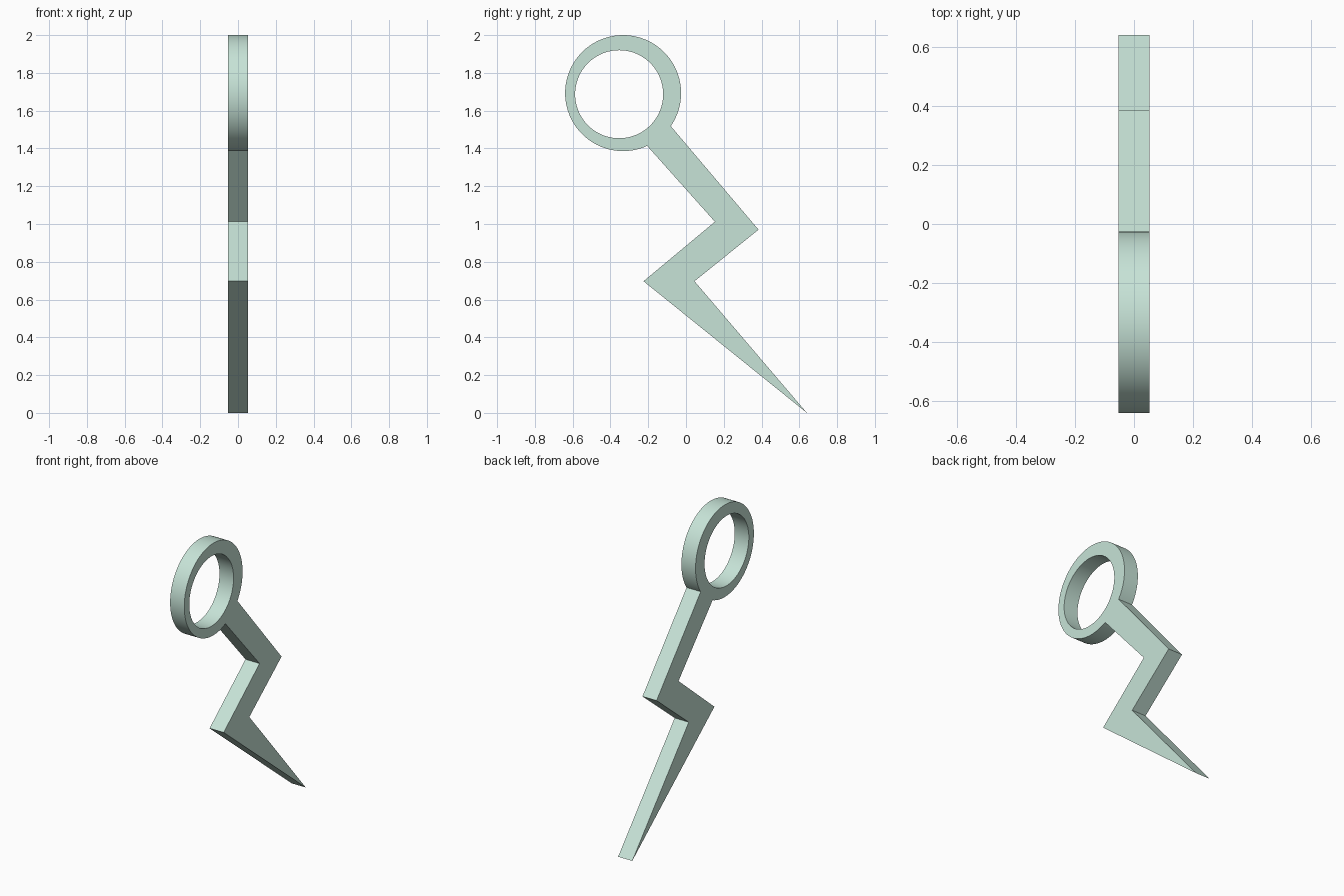
import bpy, bmesh
from math import cos, sin, radians
from mathutils import Matrix

if "Cube" in bpy.data.objects:
    bpy.data.objects.remove(bpy.data.objects["Cube"])

HALF_THICK = 0.052


def arc(cy, cz, r, start, end, n):
    """Points (y, z) along an arc, both ends included."""
    angles = [radians(start + (end - start) * i / n) for i in range(n + 1)]
    return [(cy + r * cos(a), cz + r * sin(a)) for a in angles]


def add_outline(curve, points):
    spline = curve.splines.new('POLY')
    spline.points.add(len(points) - 1)
    for p, (y, z) in zip(spline.points, points):
        p.co = (y, z, 0, 1)
    spline.use_cyclic_u = True


# Outer outline: ring rim flowing into the zigzag bolt
rim = arc(-0.333, 1.693, 0.307, -34.7, 294.5, 96)
bolt = [(0.153, 1.012), (-0.225, 0.697), (0.64, 0.0), (0.045, 0.697), (0.384, 0.97)]

curve = bpy.data.curves.new("profile", 'CURVE')
curve.dimensions = '2D'
curve.fill_mode = 'BOTH'
curve.extrude = HALF_THICK
add_outline(curve, rim + bolt)

# Slightly off-centre finger hole
add_outline(curve, arc(-0.354, 1.687, 0.233, 0, 360, 96)[:-1])

# Extruded profile becomes a mesh standing in the YZ plane
obj = bpy.data.objects.new("ring_handled_zigzag_blade", curve)
bpy.context.collection.objects.link(obj)
bpy.context.view_layer.objects.active = obj
obj.select_set(True)
bpy.ops.object.convert(target='MESH')
obj = bpy.context.object
obj.data.transform(Matrix(((0, 0, 1, 0), (1, 0, 0, 0), (0, 1, 0, 0), (0, 0, 0, 1))))

# Weld the caps to the sides
bm = bmesh.new()
bm.from_mesh(obj.data)
bmesh.ops.remove_doubles(bm, verts=bm.verts, dist=0.0002)
bmesh.ops.recalc_face_normals(bm, faces=bm.faces)
bm.to_mesh(obj.data)
bm.free()
bpy.ops.object.shade_smooth_by_angle(angle=radians(25))

# Pale green finish
mat = bpy.data.materials.new("pale_green")
mat.diffuse_color = (0.57, 0.77, 0.68, 1)
mat.use_nodes = True
mat.node_tree.nodes["Principled BSDF"].inputs["Base Color"].default_value = mat.diffuse_color
obj.data.materials.clear()
obj.data.materials.append(mat)
